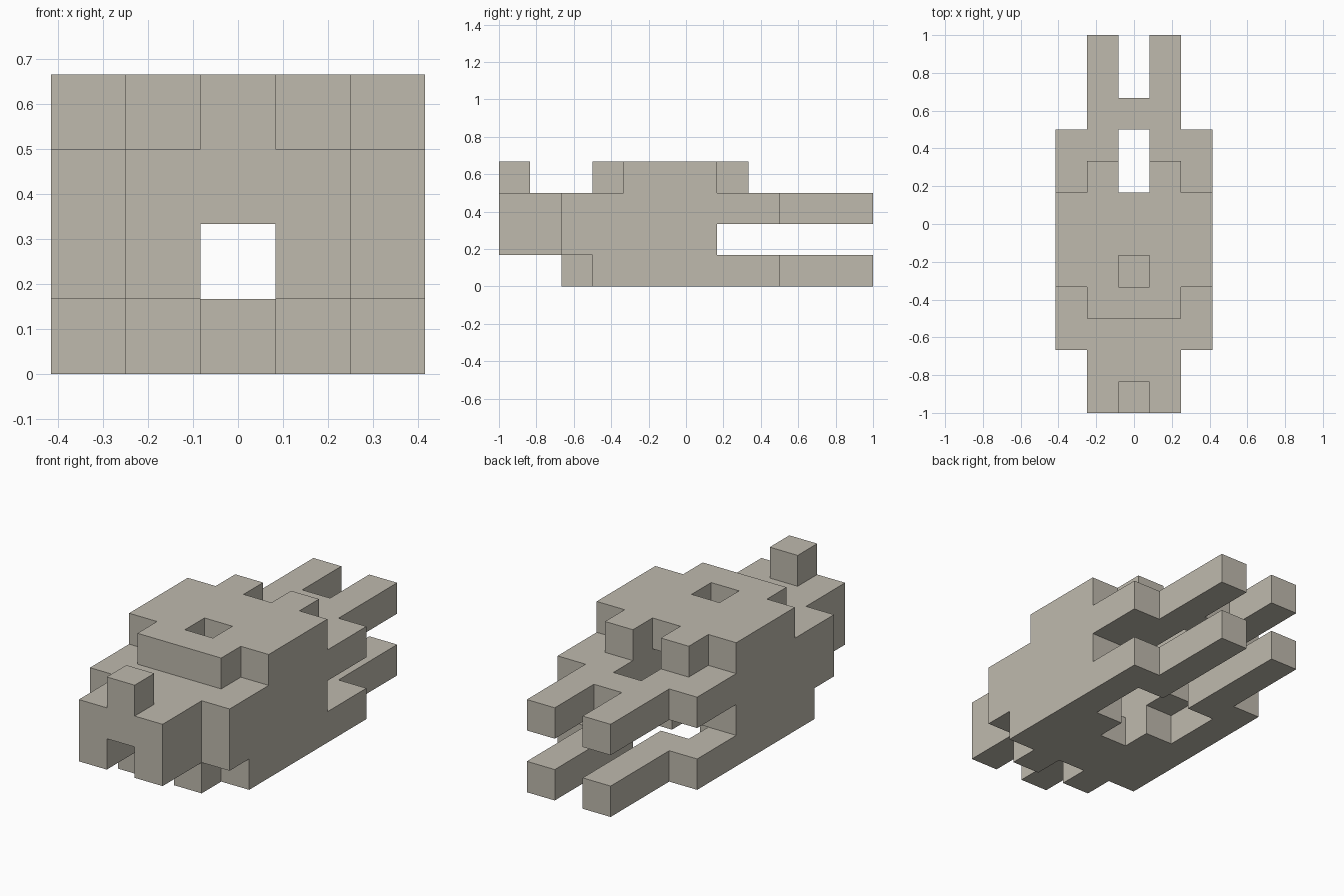
import bpy
import bmesh
from mathutils import Vector

# Remove the default cube only
cube = bpy.data.objects.get("Cube")
if cube:
    bpy.data.objects.remove(cube, do_unlink=True)

UNIT = 1 / 6  # edge of one block

stone = bpy.data.materials.new("warm grey stone")
stone.use_nodes = True
tint = (0.52, 0.49, 0.42, 1)
stone.diffuse_color = tint
stone.node_tree.nodes["Principled BSDF"].inputs["Base Color"].default_value = tint


def blocks(x, y, z):
    """Block cells in inclusive ranges, mirrored across the centre."""
    return {(s * i, j, k) for s in (-1, 1)
            for i in range(x[0], x[1] + 1)
            for j in range(y[0], y[1] + 1)
            for k in range(z[0], z[1] + 1)}


parts = {}

# Lower deck with front feet, notched between them
parts["lower_deck"] = (blocks((0, 2), (3, 8), (0, 0)) | blocks((1, 1), (2, 2), (0, 0)))
parts["lower_deck"] -= blocks((0, 1), (6, 7), (0, 0))   # belly opening
parts["lower_deck"] -= blocks((0, 0), (5, 8), (0, 0))

# Middle hull with a central tunnel
parts["middle_hull"] = blocks((2, 2), (2, 6), (1, 1)) | blocks((1, 1), (2, 6), (1, 1))

# Upper deck with rear slot and channel under the hatch
parts["upper_deck"] = blocks((0, 2), (2, 8), (2, 2)) - blocks((0, 0), (4, 8), (2, 2))

# Nose with its raised stud
parts["nose"] = blocks((1, 1), (0, 1), (1, 2)) | blocks((0, 0), (0, 1), (2, 2))
parts["nose_stud"] = blocks((0, 0), (0, 0), (3, 3))

# Roof slab with hatch hole
parts["roof"] = (blocks((2, 2), (4, 6), (3, 3)) | blocks((1, 1), (3, 7), (3, 3))
                 | blocks((0, 0), (3, 6), (3, 3))) - blocks((0, 0), (4, 4), (3, 3))

# Rear prongs and the bridge joining the upper pair
parts["upper_prongs"] = blocks((1, 1), (9, 11), (2, 2))
parts["lower_prongs"] = blocks((1, 1), (9, 11), (0, 0))
parts["prong_bridge"] = blocks((0, 0), (9, 9), (2, 2))

solid = set().union(*parts.values())


def build(name, cells):
    """Skin the exposed sides of the cells and merge flat areas."""
    bm = bmesh.new()
    for cell in sorted(cells):
        centre = Vector((cell[0], cell[1] - 5.5, cell[2] + 0.5))
        for axis in range(3):
            for sign in (-1, 1):
                step = Vector((0, 0, 0))
                step[axis] = sign
                if tuple(int(c + d) for c, d in zip(cell, step)) in solid:
                    continue
                u = Vector((0, 0, 0))
                u[(axis + 1) % 3] = 0.5
                v = step.cross(u)
                mid = centre + step / 2
                ring = (mid - u - v, mid + u - v, mid + u + v, mid - u + v)
                bm.faces.new([bm.verts.new(p * UNIT) for p in ring])
    bmesh.ops.remove_doubles(bm, verts=bm.verts[:], dist=0.001)
    bmesh.ops.dissolve_limit(bm, angle_limit=0.01, verts=bm.verts[:], edges=bm.edges[:])
    mesh = bpy.data.meshes.new(name)
    bm.to_mesh(mesh)
    bm.free()
    mesh.materials.append(stone)
    bpy.context.collection.objects.link(bpy.data.objects.new(name, mesh))


for part_name, part_cells in parts.items():
    build(part_name, part_cells)
